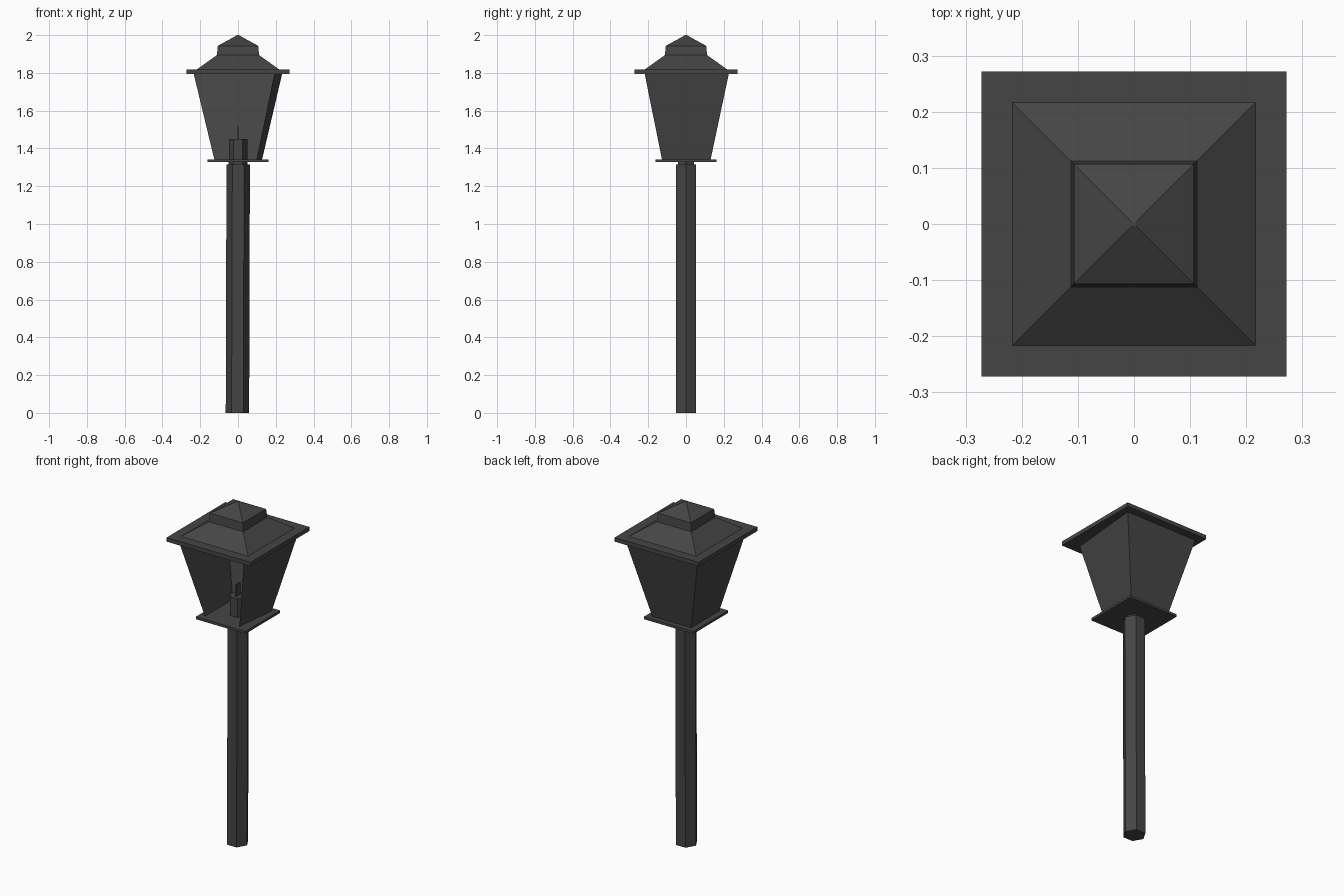
import bpy, bmesh, math

if "Cube" in bpy.data.objects:
    bpy.data.objects.remove(bpy.data.objects["Cube"])

iron = bpy.data.materials.new("dark iron grey")
iron.diffuse_color = (0.06, 0.06, 0.06, 1)
iron.use_nodes = True
iron.node_tree.nodes["Principled BSDF"].inputs["Base Color"].default_value = iron.diffuse_color


def mesh_object(name, verts, faces, fix_normals=True):
    me = bpy.data.meshes.new(name)
    me.from_pydata(verts, [], faces)
    if fix_normals:
        bm = bmesh.new()
        bm.from_mesh(me)
        bmesh.ops.recalc_face_normals(bm, faces=bm.faces)
        bm.to_mesh(me)
        bm.free()
    me.materials.append(iron)
    ob = bpy.data.objects.new(name, me)
    bpy.context.collection.objects.link(ob)
    return ob


def stack(name, sides, rings, turn=0.0):
    """Closed solid of stacked rings, each (circumradius, z, x offset)."""
    verts, faces = [], []
    for r, z, ox in rings:
        for i in range(sides):
            a = turn + 2 * math.pi * i / sides
            verts.append((ox + r * math.cos(a), r * math.sin(a), z))
    for k in range(len(rings) - 1):
        for i in range(sides):
            j = (i + 1) % sides
            faces.append((k * sides + i, k * sides + j,
                          (k + 1) * sides + j, (k + 1) * sides + i))
    faces.append(tuple(reversed(range(sides))))
    faces.append(tuple((len(rings) - 1) * sides + i for i in range(sides)))
    return mesh_object(name, verts, faces)


def square(name, rings):
    """Square stack, each ring (half width, z)."""
    return stack(name, 4, [(h * math.sqrt(2), z, 0) for h, z in rings], math.pi / 4)


# Hexagonal post, neck and candle
stack("post", 6, [(0.062, 0, -0.003), (0.062, 1.315, 0.001)])
stack("neck", 6, [(0.05, 1.31, 0), (0.05, 1.335, 0)])
stack("candle", 6, [(0.048, 1.335, 0.001), (0.048, 1.45, 0.001)])

# Thin upright flame plate
flame = square("flame", [(1, 1.445), (1, 1.52)])
for v in flame.data.vertices:
    v.co.x *= 0.003
    v.co.y *= 0.018

# Lantern floor
square("lantern_floor", [(0.161, 1.328), (0.161, 1.342)])

# Three sloping walls, open at the front; the right wall turns in slightly
low = [(-0.125, -0.127), (-0.125, 0.13), (0.127, 0.13), (0.098, -0.127)]
high = [(-0.235, -0.219), (-0.235, 0.227), (0.234, 0.227), (0.193, -0.219)]
verts = [(x, y, 1.34) for x, y in low] + [(x, y, 1.797) for x, y in high]
# faces wound so normals point outward
mesh_object("lantern_walls", verts,
            [(i + 1, i, i + 4, i + 5) for i in range(3)], False)

# Roof: eave slab, slope, cap block and pyramid top
square("roof_eave", [(0.272, 1.795), (0.272, 1.819)])
square("roof_slope", [(0.218, 1.818), (0.108, 1.897)])
square("roof_cap", [(0.112, 1.893), (0.107, 1.943), (0.004, 2.0)])
